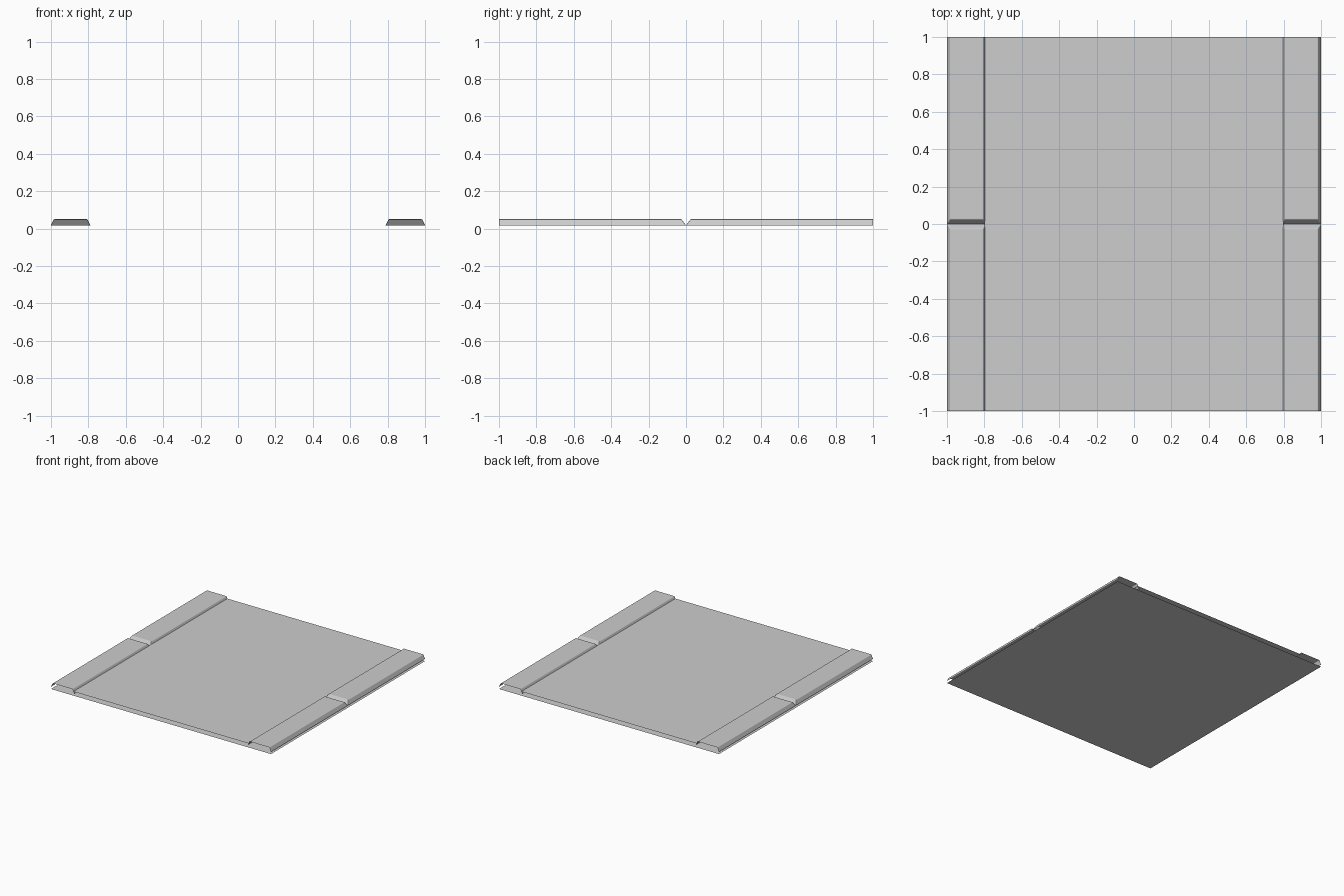
import bpy
import bmesh

cube = bpy.data.objects.get("Cube")
if cube:
    bpy.data.objects.remove(cube, do_unlink=True)

SHADE = (0.61, 0.61, 0.61, 1)
grey = bpy.data.materials.new("mid_grey")
grey.use_nodes = True
grey.diffuse_color = SHADE
grey.node_tree.nodes["Principled BSDF"].inputs["Base Color"].default_value = SHADE


def add_object(name, bm):
    mesh = bpy.data.meshes.new(name)
    bm.to_mesh(mesh)
    bm.free()
    mesh.materials.append(grey)
    obj = bpy.data.objects.new(name, mesh)
    bpy.context.collection.objects.link(obj)
    return obj


def flat_sheet(name, half_width, z):
    bm = bmesh.new()
    bmesh.ops.create_grid(bm, x_segments=1, y_segments=1, size=1)
    for v in bm.verts:
        v.co.x *= half_width
        v.co.z = z
    add_object(name, bm)


# Bottom sheet, and the raised sheet between the borders
flat_sheet("bottom_sheet", 1, 0)
flat_sheet("raised_sheet", 0.8, 0.033)

# Cross-section of a border: outer foot, outer top, inner top, inner foot
BASE, TOP, RAMP = 0.018, 0.051, 0.025
PROFILE = [(1.0, BASE), (0.984, TOP), (0.806, TOP), (0.789, BASE)]


def border_strip(name, sx, sy):
    """Open-bottomed strip with an open far end and a ramp at the middle."""
    bm = bmesh.new()
    far = [bm.verts.new((sx * x, sy, z)) for x, z in PROFILE]
    near = [bm.verts.new((sx * x, sy * RAMP * (z - BASE) / (TOP - BASE), z))
            for x, z in PROFILE]
    for i in range(3):
        bm.faces.new((far[i], far[i + 1], near[i + 1], near[i]))
    bm.faces.new(near)
    # Point every face away from the strip's core
    for f in bm.faces:
        f.normal_update()
        outward = f.calc_center_median()
        outward.x -= sx * 0.9
        outward.y -= sy * 0.5
        if f.normal.dot(outward) < 0:
            f.normal_flip()
        f.smooth = True
    strip = add_object(name, bm)
    # Slightly rounded edges around flat faces
    bevel = strip.modifiers.new("soft_edges", "BEVEL")
    bevel.width = 0.004
    bevel.segments = 2
    bevel.harden_normals = True


for side, sx in (("left", 1), ("right", -1)):
    for end, sy in (("front", -1), ("back", 1)):
        border_strip(f"{side}_{end}_border", sx, sy)
